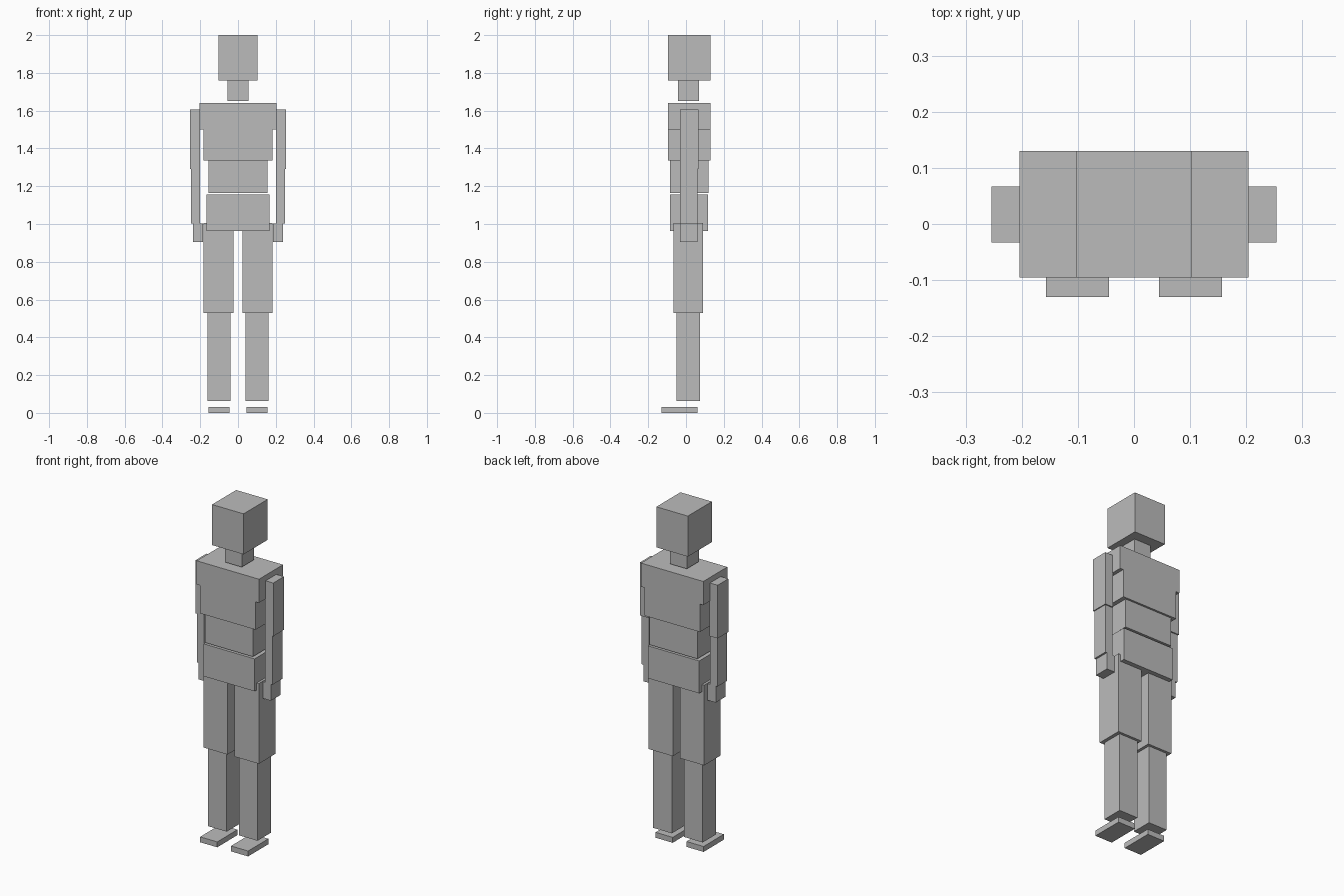
import bpy

cube = bpy.data.objects.get("Cube")
if cube:
    bpy.data.objects.remove(cube, do_unlink=True)

# Single flat grey
grey = bpy.data.materials.new("plain_grey")
grey.use_nodes = True
colour = (0.5, 0.5, 0.5, 1)
grey.diffuse_color = colour
grey.node_tree.nodes["Principled BSDF"].inputs["Base Color"].default_value = colour


def block(name, x, y, z):
    """Box spanning the given (low, high) ranges."""
    spans = (x, y, z)
    bpy.ops.mesh.primitive_cube_add(size=1, location=[(a + b) / 2 for a, b in spans])
    ob = bpy.context.object
    ob.name = name
    ob.scale = [b - a for a, b in spans]
    bpy.ops.object.transform_apply(location=False, rotation=False, scale=True)
    ob.data.materials.append(grey)


def central(name, half_width, y, z):
    block(name, (-half_width, half_width), y, z)


def pair(name, x, y, z):
    block("left_" + name, x, y, z)
    block("right_" + name, (-x[1], -x[0]), y, z)


# Head and trunk
central("head", 0.103, (-0.095, 0.13), (1.76, 2.0))
central("neck", 0.055, (-0.043, 0.07), (1.652, 1.76))
central("shoulders", 0.204, (-0.095, 0.13), (1.5, 1.64))
central("chest", 0.182, (-0.095, 0.13), (1.335, 1.5))
central("waist", 0.157, (-0.085, 0.118), (1.165, 1.335))
central("pelvis", 0.168, (-0.085, 0.117), (0.963, 1.155))

# Arms
pair("upper_arm", (0.2, 0.254), (-0.033, 0.067), (1.292, 1.607))
pair("forearm", (0.2, 0.248), (-0.031, 0.06), (1.003, 1.292))
pair("hand", (0.184, 0.237), (-0.031, 0.06), (0.905, 1.003))

# Legs
pair("thigh", (0.023, 0.182), (-0.065, 0.09), (0.53, 1.005))
pair("shin", (0.04, 0.162), (-0.049, 0.075), (0.063, 0.53))
pair("foot", (0.045, 0.157), (-0.13, 0.06), (0.0, 0.032))
